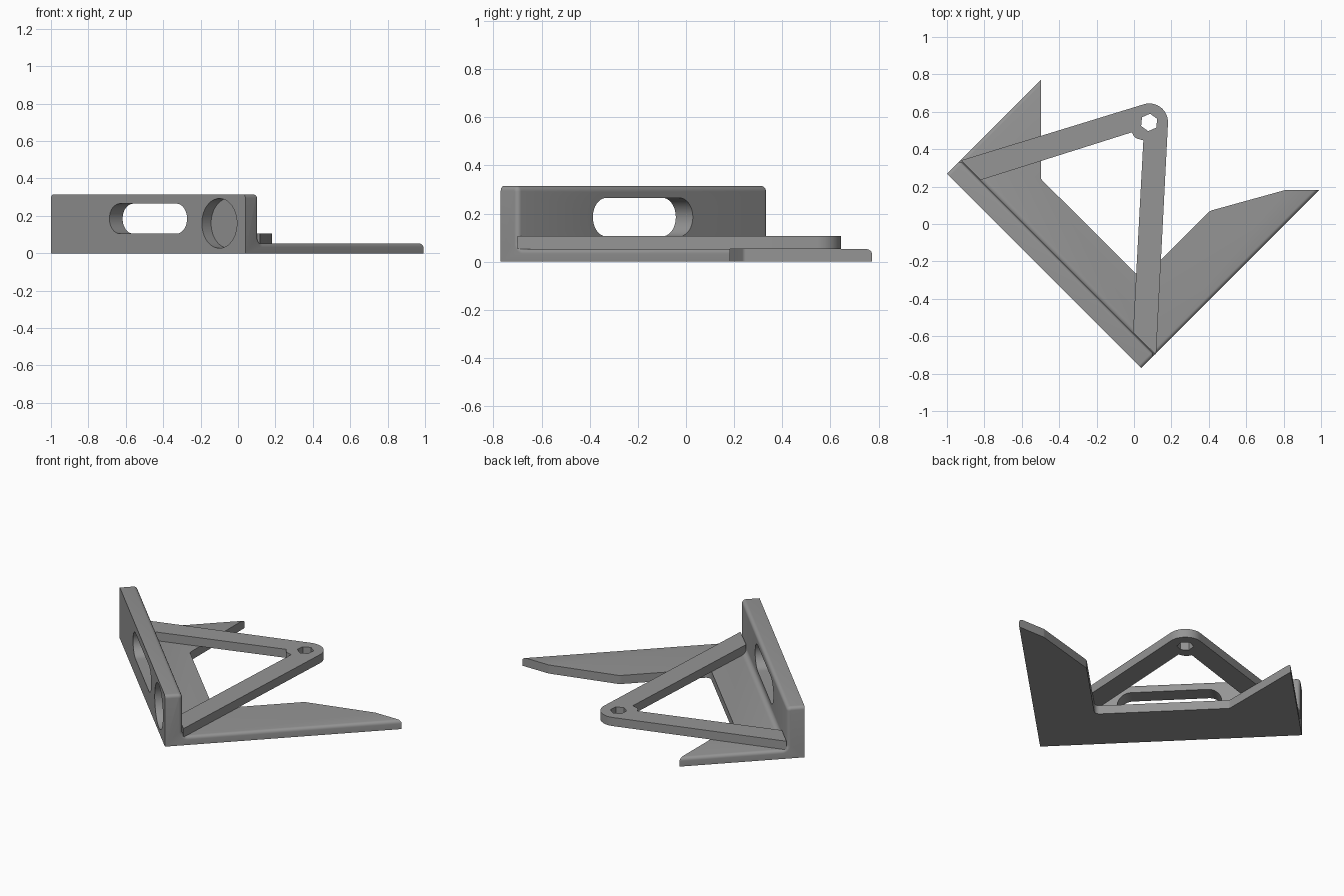
import bpy, bmesh, math
from mathutils import Matrix, Vector

if "Cube" in bpy.data.objects:
    bpy.data.objects.remove(bpy.data.objects["Cube"])

grey = bpy.data.materials.new("plain grey")
grey.diffuse_color = (0.30, 0.30, 0.30, 1)
grey.use_nodes = True
grey.node_tree.nodes["Principled BSDF"].inputs["Base Color"].default_value = grey.diffuse_color

# Wall frame: U runs along the wall, V points inward, O is the outer wall middle
S = math.sqrt(0.5)
U, V, Z = Vector((S, -S, 0)), Vector((S, S, 0)), Vector((0, 0, 1))
O = Vector((-0.48, -0.25, 0))
HALF = 0.735


def frame(a, b, c, origin=O):
    m = Matrix((a, b, c)).transposed().to_4x4()
    m.translation = origin
    return m


def rounded(corners, steps=10):
    """Closed outline from (x, y, radius) corners."""
    out, n = [], len(corners)
    for i, (x, y, r) in enumerate(corners):
        p = Vector((x, y))
        if r == 0:
            out.append(p)
            continue
        d1 = (Vector(corners[i - 1][:2]) - p).normalized()
        d2 = (Vector(corners[(i + 1) % n][:2]) - p).normalized()
        half = d1.angle(d2) / 2
        centre = p + (d1 + d2).normalized() * (r / math.sin(half))
        s = p + d1 * (r / math.tan(half)) - centre
        e = p + d2 * (r / math.tan(half)) - centre
        sweep = math.atan2(s.x * e.y - s.y * e.x, s.dot(e))
        for k in range(steps + 1):
            out.append(centre + Matrix.Rotation(sweep * k / steps, 2) @ s)
    return out


def prism(name, outline, c0, c1, m=Matrix(), bevel=None):
    bm = bmesh.new()
    f = bm.faces.new([bm.verts.new((p[0], p[1], c0)) for p in outline])
    ext = bmesh.ops.extrude_face_region(bm, geom=[f])["geom"]
    for v in ext:
        if isinstance(v, bmesh.types.BMVert):
            v.co.z = c1
    bmesh.ops.recalc_face_normals(bm, faces=bm.faces)
    if bevel:
        edges = [e for e in bm.edges if bevel(*[v.co for v in e.verts])]
        bmesh.ops.bevel(bm, geom=edges, offset=0.02, segments=5, profile=0.5,
                        affect='EDGES')
    bm.transform(m)
    bmesh.ops.recalc_face_normals(bm, faces=bm.faces)
    me = bpy.data.meshes.new(name)
    bm.to_mesh(me)
    bm.free()
    me.materials.append(grey)
    ob = bpy.data.objects.new(name, me)
    bpy.context.collection.objects.link(ob)
    return ob


def cut(ob, cutter):
    mod = ob.modifiers.new("cut", 'BOOLEAN')
    mod.operation, mod.solver, mod.object = 'DIFFERENCE', 'EXACT', cutter
    bpy.context.view_layer.objects.active = ob
    bpy.ops.object.modifier_apply(modifier=mod.name)
    bpy.data.objects.remove(cutter)


def smooth(ob):
    bpy.ops.object.select_all(action='DESELECT')
    ob.select_set(True)
    bpy.context.view_layer.objects.active = ob
    bpy.ops.object.shade_smooth_by_angle(angle=math.radians(30))


def slot(u, z, w, h, steps=24):
    r = h / 2 - 0.0005
    w, h = w / 2, h / 2
    return rounded([(u - w, z - h, r), (u + w, z - h, r),
                    (u + w, z + h, r), (u - w, z + h, r)], steps)


# Angle bracket: L section with a fillet, ends softened along the inner side
section = rounded([(0, 0, 0), (1.45, 0, 0), (1.45, 0.053, 0),
                   (0.1, 0.053, 0.03), (0.1, 0.315, 0.023), (0, 0.315, 0)], 6)


def end_edge(a, b):
    return abs(a.z - b.z) < 1e-5 and min(a.y, b.y) > 0.05 and max(a.x, b.x) < 1.449 \
        or abs(a.z - b.z) < 1e-5 and abs(a.y - b.y) < 1e-5 and a.y > 0.05


bracket = prism("angle_bracket", section, -HALF, HALF, frame(V, Z, U), end_edge)

# Base plate outline: open notch between the two wings
notch = rounded([(-0.497, 1.6, 0), (-0.497, 0.24, 0.02), (0.04, -0.295, 0.03),
                 (0.405, 0.07, 0.05), (0.81, 0.182, 0.03), (1.7, 0.182, 0), (1.7, 1.6, 0)])
cut(bracket, prism("notch_cutter", notch, -0.2, 0.25))

# Wall: two blind round recesses, a through slot and its inner pocket
across = frame(U, Z, V)
for u in (-0.538, 0.538):
    cut(bracket, prism("recess_cutter", slot(u, 0.16, 0.265, 0.265), -0.1, 0.07, across))
cut(bracket, prism("slot_cutter", slot(0, 0.185, 0.587, 0.16), -0.1, 0.2, across))
cut(bracket, prism("pocket_cutter", slot(0, 0.185, 0.636, 0.21), 0.05, 0.2, across))
smooth(bracket)

# Triangular arm with a rounded tip and a boss bulge on the inside
arm = prism("triangle_arm", rounded([
    (-0.925, 0.34, 0), (0.189, 0.682, 0.1), (0.118, -0.70, 0), (-0.005, -0.58, 0),
    (0.05, 0.447, 0), (0.005, 0.46, 0.04), (-0.012, 0.49, 0), (-0.82, 0.235, 0)], 16),
    0.053, 0.106)

# Hexagonal hole in the arm tip
hexagon = [(0.081 + 0.047 * math.cos(math.radians(a)), 0.543 + 0.047 * math.sin(math.radians(a)))
           for a in range(24, 384, 60)]
cut(arm, prism("hex_cutter", hexagon, 0, 0.2))
smooth(arm)
